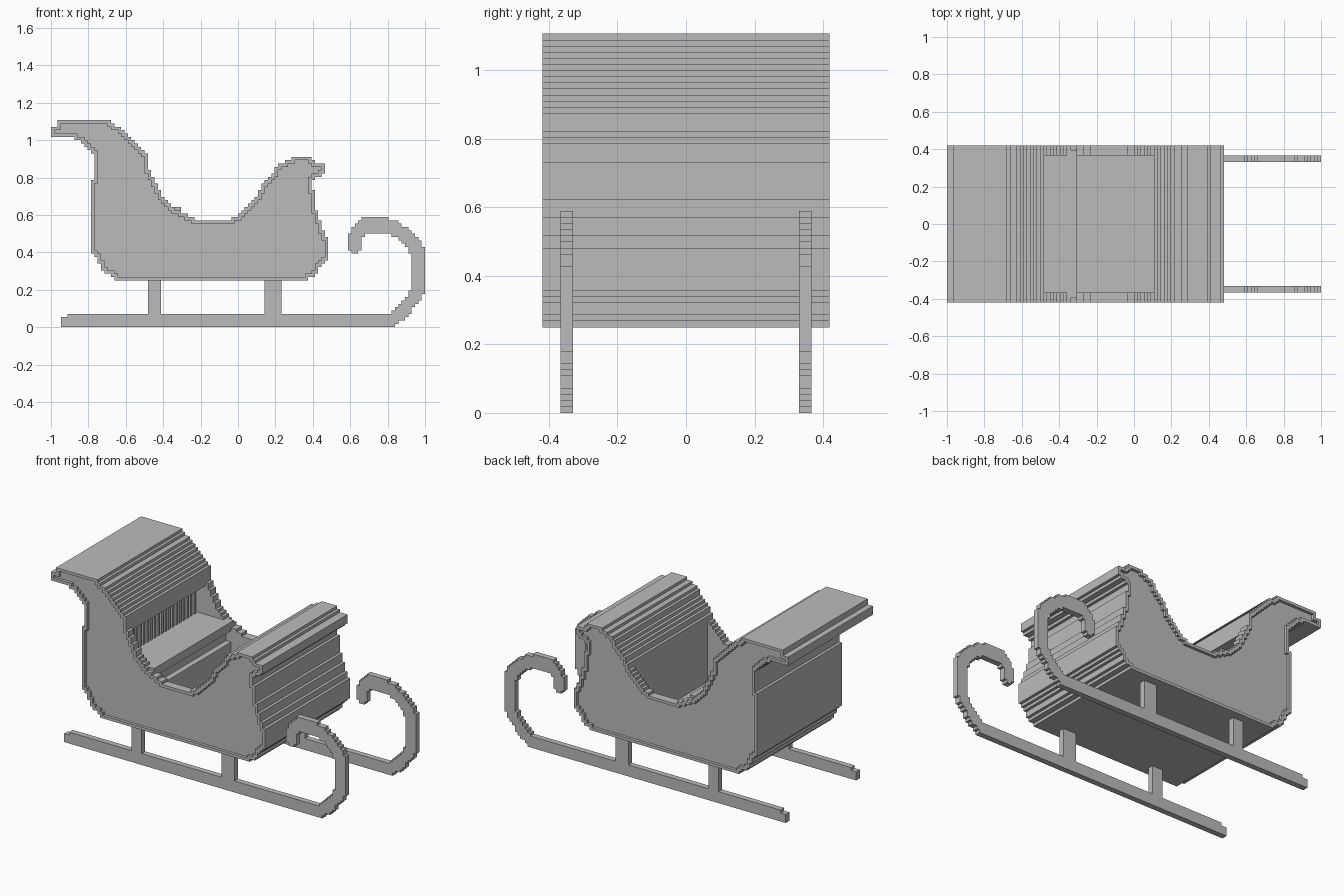
import bpy, bmesh, math

if "Cube" in bpy.data.objects:
    bpy.data.objects.remove(bpy.data.objects["Cube"])

V = 2 / 112  # block size
grey = bpy.data.materials.new("grey")
grey.diffuse_color = (0.5, 0.5, 0.5, 1)
grey.use_nodes = True
grey.node_tree.nodes["Principled BSDF"].inputs["Base Color"].default_value = grey.diffuse_color


def inside(x, z, poly):
    hit = False
    for (x0, z0), (x1, z1) in zip(poly, poly[1:] + poly[:1]):
        if (z0 > z) != (z1 > z) and x < x0 + (z - z0) * (x1 - x0) / (z1 - z0):
            hit = not hit
    return hit


def raster(poly):
    """Set of grid cells whose centre lies in the profile."""
    return {(i, k) for i in range(-56, 56) for k in range(62)
            if inside((i + .5) * V, (k + .5) * V, poly)}


def rect(x0, x1, z0, z1):
    return {(i, k) for i in range(round(x0 / V), round(x1 / V))
            for k in range(round(z0 / V), round(z1 / V))}


def slab(name, cells, spans):
    """Extrude a set of x-z cells across each (y0, y1) span, in blocks."""
    bm = bmesh.new()
    for y0, y1 in spans:
        verts = {}

        def vert(i, k):
            if (i, k) not in verts:
                verts[i, k] = bm.verts.new((i * V, y0 * V, k * V))
            return verts[i, k]

        faces = [bm.faces.new((vert(i, k), vert(i + 1, k), vert(i + 1, k + 1), vert(i, k + 1)))
                 for i, k in sorted(cells)]
        ext = bmesh.ops.extrude_face_region(bm, geom=faces, use_keep_orig=True)
        moved = [g for g in ext["geom"] if isinstance(g, bmesh.types.BMVert)]
        bmesh.ops.translate(bm, verts=moved, vec=(0, (y1 - y0) * V, 0))
    bmesh.ops.recalc_face_normals(bm, faces=bm.faces)
    bmesh.ops.dissolve_limit(bm, angle_limit=math.radians(1), verts=bm.verts, edges=bm.edges)
    mesh = bpy.data.meshes.new(name)
    bm.to_mesh(mesh)
    bm.free()
    mesh.materials.append(grey)
    ob = bpy.data.objects.new(name, mesh)
    bpy.context.collection.objects.link(ob)
    return ob


def both(a, b):
    return [(a, b), (-b, -a)]


# Body profile: rear lip, opening, dash, belly, back
profile = [(-1.01, 1.01), (-1.01, 1.075), (-.965, 1.075), (-.965, 1.11), (-.70, 1.11), (-.63, 1.06),
           (-.56, .99), (-.48, .92), (-.475, .84), (-.43, .75), (-.38, .665), (-.31, .62),
           (-.25, .585), (-.2, .57), (-.05, .57), (0, .60), (.07, .66), (.12, .74), (.17, .81),
           (.23, .875), (.32, .915), (.37, .915), (.42, .88), (.47, .88), (.47, .825), (.40, .785),
           (.405, .65), (.44, .57), (.46, .50), (.49, .47), (.49, .36), (.45, .34), (.41, .28),
           (.36, .25), (-.64, .25), (-.72, .30), (-.76, .37), (-.79, .42), (-.79, .79),
           (-.765, .79), (-.765, .91), (-.80, .95), (-.84, .99), (-.88, 1.01)]
body = raster(profile)
core = {(i, k) for i, k in body
        if all((i + a, k + b) in body for a in (-1, 0, 1) for b in (-1, 0, 1))}
opening = rect(-.49, .105, .32, 1.2) | rect(-.56, -.49, .32, .82)

slab("body_shell", body - opening, [(-20.5, 20.5)])
slab("side_panel", core, both(20.5, 22.5))
slab("edge_trim", body - core, both(20.5, 23.5))

# Seat with a stepped front, and backrest slats
slab("seat_cushion", rect(-.56, -.31, .59, .65), [(-22.2, 22.2)])
slab("seat_base", rect(-.56, -.345, .32, .59) | rect(-.345, -.31, .32, .52), [(-20.5, 20.5)])
slab("backrest_slats", rect(-.56, -.54, .65, .82), [(j - .5, j + .5) for j in range(-19, 20, 2)])

# Runners with curled fronts, and posts
curl = [(-.945, -.01), (.81, -.01), (.90, .05), (.985, .16), (1.01, .20), (1.01, .41), (.96, .475),
        (.90, .53), (.84, .57), (.80, .585), (.67, .585), (.62, .545), (.59, .49), (.59, .42),
        (.605, .40), (.65, .40), (.66, .47), (.70, .505), (.80, .505), (.87, .47), (.92, .40),
        (.92, .19), (.89, .14), (.82, .072), (-.91, .072), (-.91, .055), (-.945, .055)]
slab("runners", raster(curl), both(18.5, 20.5))
slab("runner_posts", rect(-.475, -.405, .07, .25) | rect(.14, .23, .07, .25), both(18.5, 20.5))
